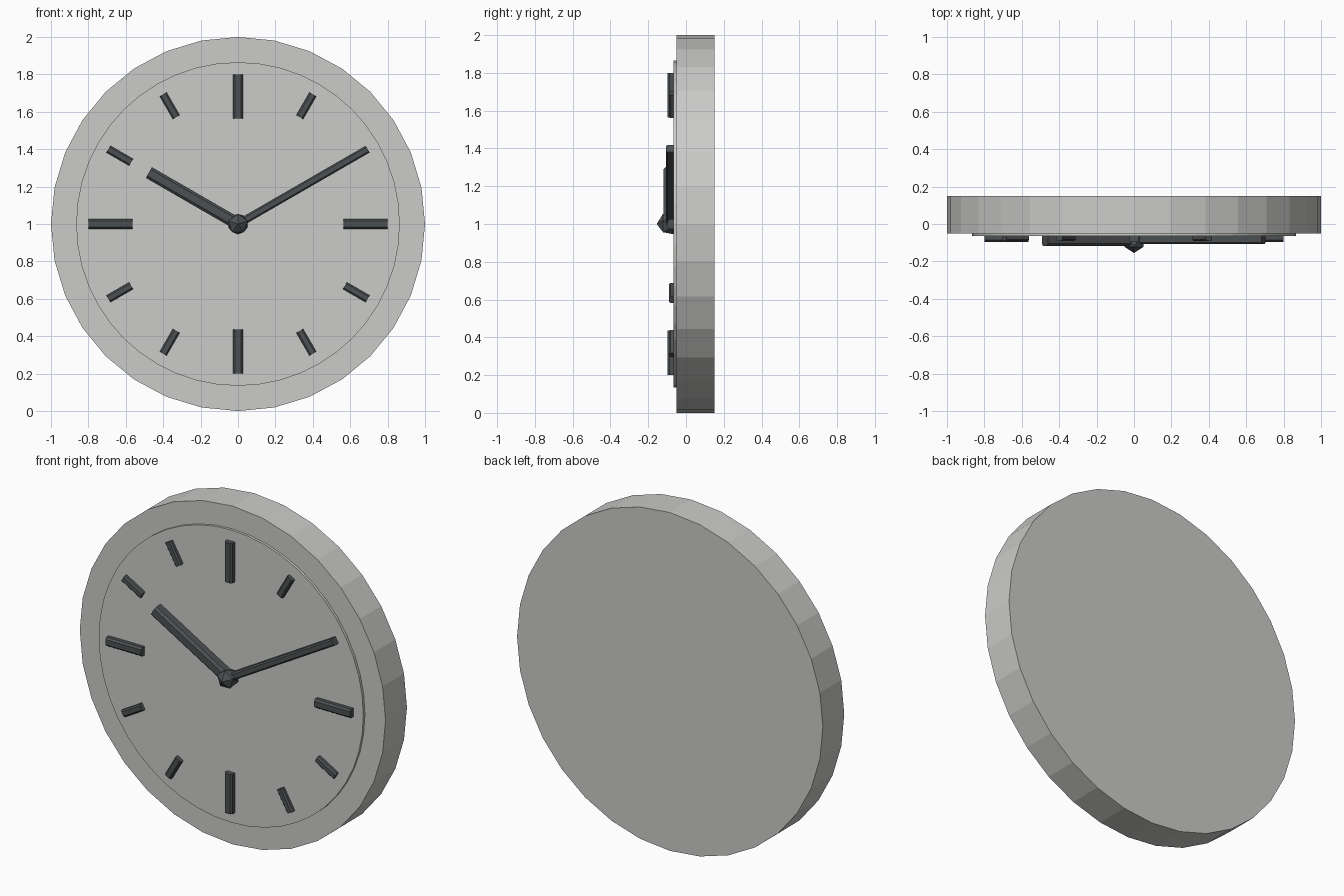
import bpy, bmesh, math
from mathutils import Matrix, Vector

cube = bpy.data.objects.get("Cube")
if cube:
    bpy.data.objects.remove(cube, do_unlink=True)


def material(name, color):
    m = bpy.data.materials.new(name)
    m.use_nodes = True
    m.diffuse_color = (*color, 1)
    m.node_tree.nodes["Principled BSDF"].inputs["Base Color"].default_value = (*color, 1)
    return m


light = material("pale grey", (0.6, 0.6, 0.585))
dark = material("charcoal", (0.075, 0.083, 0.088))
CENTRE = Matrix.Translation((0, 0, 1))


def finish(name, bm, mat):
    mesh = bpy.data.meshes.new(name)
    bm.to_mesh(mesh)
    bm.free()
    mesh.materials.append(mat)
    obj = bpy.data.objects.new(name, mesh)
    bpy.context.collection.objects.link(obj)
    return obj


def disc(name, radius, front, back, sides):
    bm = bmesh.new()
    turn = CENTRE @ Matrix.Translation((0, (front + back) / 2, 0)) @ Matrix.Rotation(math.pi / 2, 4, "X")
    bmesh.ops.create_cone(bm, cap_ends=True, segments=sides, radius1=radius,
                          radius2=radius, depth=back - front, matrix=turn)
    return finish(name, bm, light)


def bar(name, angle, inner, outer, width, front, back):
    """Radial bar with chamfered front edges; angle is clockwise from twelve."""
    bm = bmesh.new()
    size = Matrix.Diagonal((width, back - front, outer - inner, 1))
    place = Matrix.Translation((0, (front + back) / 2, (inner + outer) / 2))
    bmesh.ops.create_cube(bm, size=1, matrix=place @ size)
    edges = [e for e in bm.edges
             if all(v.co.y < back - 0.01 for v in e.verts)
             and abs(e.verts[0].co.z - e.verts[1].co.z) > 0.01]
    bmesh.ops.bevel(bm, geom=edges, offset=width * 0.2, segments=1, affect="EDGES")
    bm.transform(CENTRE @ Matrix.Rotation(math.radians(angle), 4, "Y"))
    return finish(name, bm, dark)


# Case and dial
disc("case", 1, -0.05, 0.15, 32)
disc("dial", 0.865, -0.065, -0.04, 48)

# Hour markers, longer at the quarters
for hour in range(12):
    if hour == 2:
        continue  # covered by the minute hand
    quarter = hour % 3 == 0
    bar(f"hour_marker_{hour or 12}", hour * 30, 0.565 if quarter else 0.66, 0.8,
        0.052 if quarter else 0.042, -0.097 if quarter else -0.09, -0.06)
bar("hour_marker_2", 60, 0.66, 0.8, 0.042, -0.09, -0.06)

# Hands
bar("hour_hand", -60, 0, 0.55, 0.066, -0.118, -0.06)
bar("minute_hand", 60, 0, 0.8, 0.042, -0.107, -0.06)

# Faceted hub
bm = bmesh.new()
bmesh.ops.create_icosphere(bm, subdivisions=1, radius=0.06)
tip = min(bm.verts, key=lambda v: v.co.z).co
ring = max((v.co for v in bm.verts if -0.05 < v.co.z < 0), key=lambda c: c.x + c.y * 0.1).copy()
spin = math.pi / 2 - math.atan2(ring.y, ring.x)
bm.transform(CENTRE @ Matrix.Translation((0, -0.095, 0))
             @ Matrix.Rotation(-math.pi / 2, 4, "X") @ Matrix.Rotation(-math.pi / 2, 4, "Z")
             @ Matrix.Rotation(spin - math.pi / 2, 4, "Z"))
finish("hub", bm, dark)
